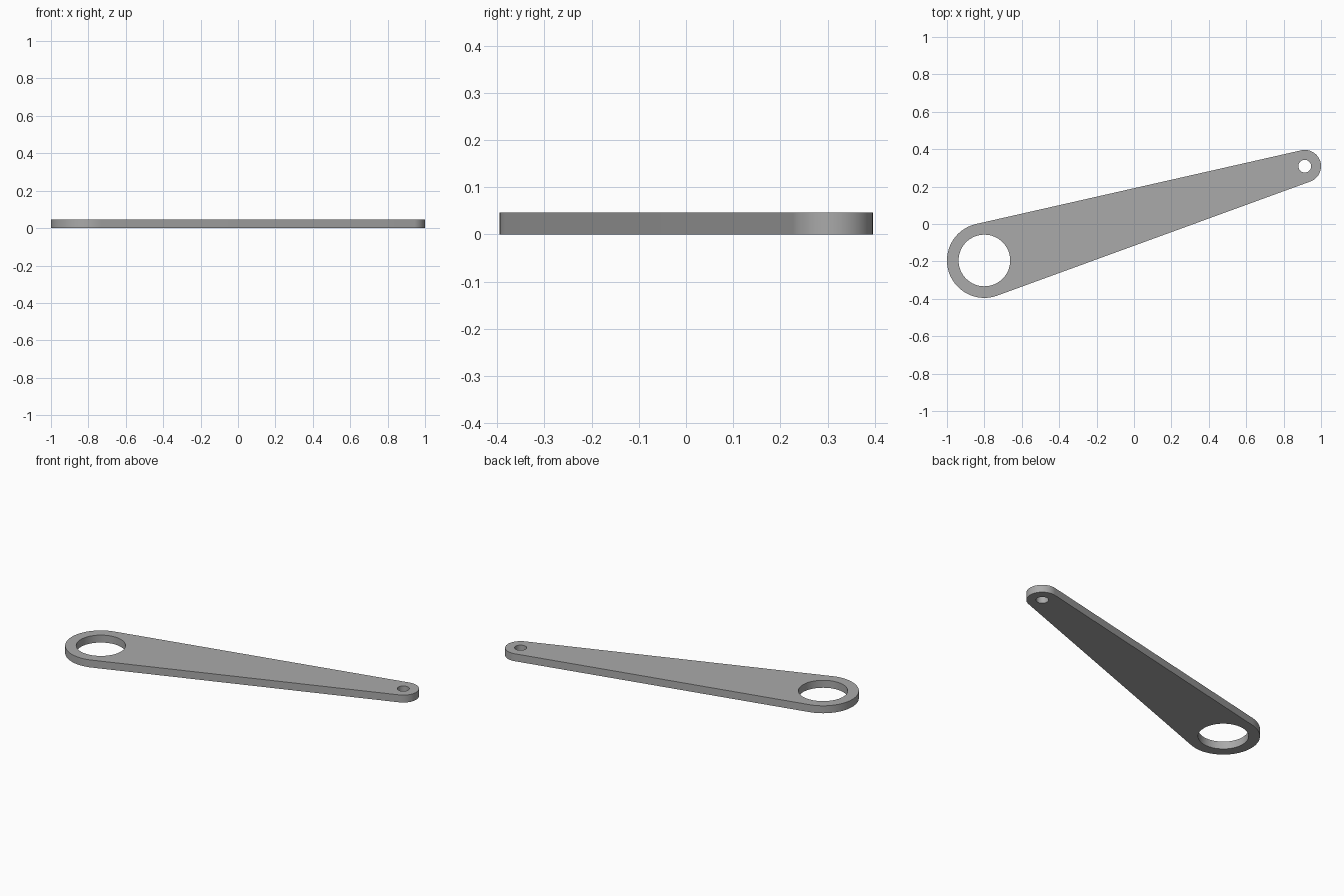
import bpy, bmesh
from math import radians, sin, cos, asin, atan2, hypot, pi

cube = bpy.data.objects.get("Cube")
if cube:
    bpy.data.objects.remove(cube)

THICKNESS = 0.046
BIG, BIG_R, BIG_HOLE = (-0.8, -0.195), 0.2, 0.138
SMALL, SMALL_R, SMALL_HOLE = (0.913, 0.309), 0.087, 0.034


def arc(centre, radius, start, end, steps):
    """Points along an arc, both ends included."""
    angles = [start + (end - start) * i / steps for i in range(steps + 1)]
    return [(centre[0] + radius * cos(a), centre[1] + radius * sin(a)) for a in angles]


def add_loop(bm, points):
    verts = [bm.verts.new((x, y, 0)) for x, y in points]
    return [bm.edges.new((v, verts[i - 1])) for i, v in enumerate(verts)]


# Tapered outline: two round ends joined by their outer tangents
dx, dy = SMALL[0] - BIG[0], SMALL[1] - BIG[1]
axis = atan2(dy, dx)
spread = pi / 2 - asin((BIG_R - SMALL_R) / hypot(dx, dy))
outline = arc(BIG, BIG_R, axis + spread, axis + 2 * pi - spread, 48)
outline += arc(SMALL, SMALL_R, axis - spread, axis + spread, 40)

# Flat plate with a large bore and a small pin hole
bm = bmesh.new()
edges = add_loop(bm, outline)
for centre, radius in ((BIG, BIG_HOLE), (SMALL, SMALL_HOLE)):
    edges += add_loop(bm, arc(centre, radius, 0, 2 * pi, 64)[:-1])
bmesh.ops.triangle_fill(bm, edges=edges, use_beauty=True, normal=(0, 0, 1))

# Thicken the plate
result = bmesh.ops.extrude_face_region(bm, geom=bm.faces[:], use_keep_orig=True)
top = [g for g in result["geom"] if isinstance(g, bmesh.types.BMVert)]
bmesh.ops.translate(bm, verts=top, vec=(0, 0, THICKNESS))
bmesh.ops.recalc_face_normals(bm, faces=bm.faces[:])

mesh = bpy.data.meshes.new("lever_arm")
bm.to_mesh(mesh)
bm.free()
arm = bpy.data.objects.new("lever_arm", mesh)
bpy.context.collection.objects.link(arm)

# Plain grey metal
grey = bpy.data.materials.new("plain_grey")
grey.use_nodes = True
colour = (0.4, 0.4, 0.4, 1)
grey.diffuse_color = colour
grey.node_tree.nodes["Principled BSDF"].inputs["Base Color"].default_value = colour
mesh.materials.append(grey)

# Smooth round walls with crisp rims
bpy.ops.object.select_all(action="DESELECT")
arm.select_set(True)
bpy.context.view_layer.objects.active = arm
bpy.ops.object.shade_smooth_by_angle(angle=radians(30))
